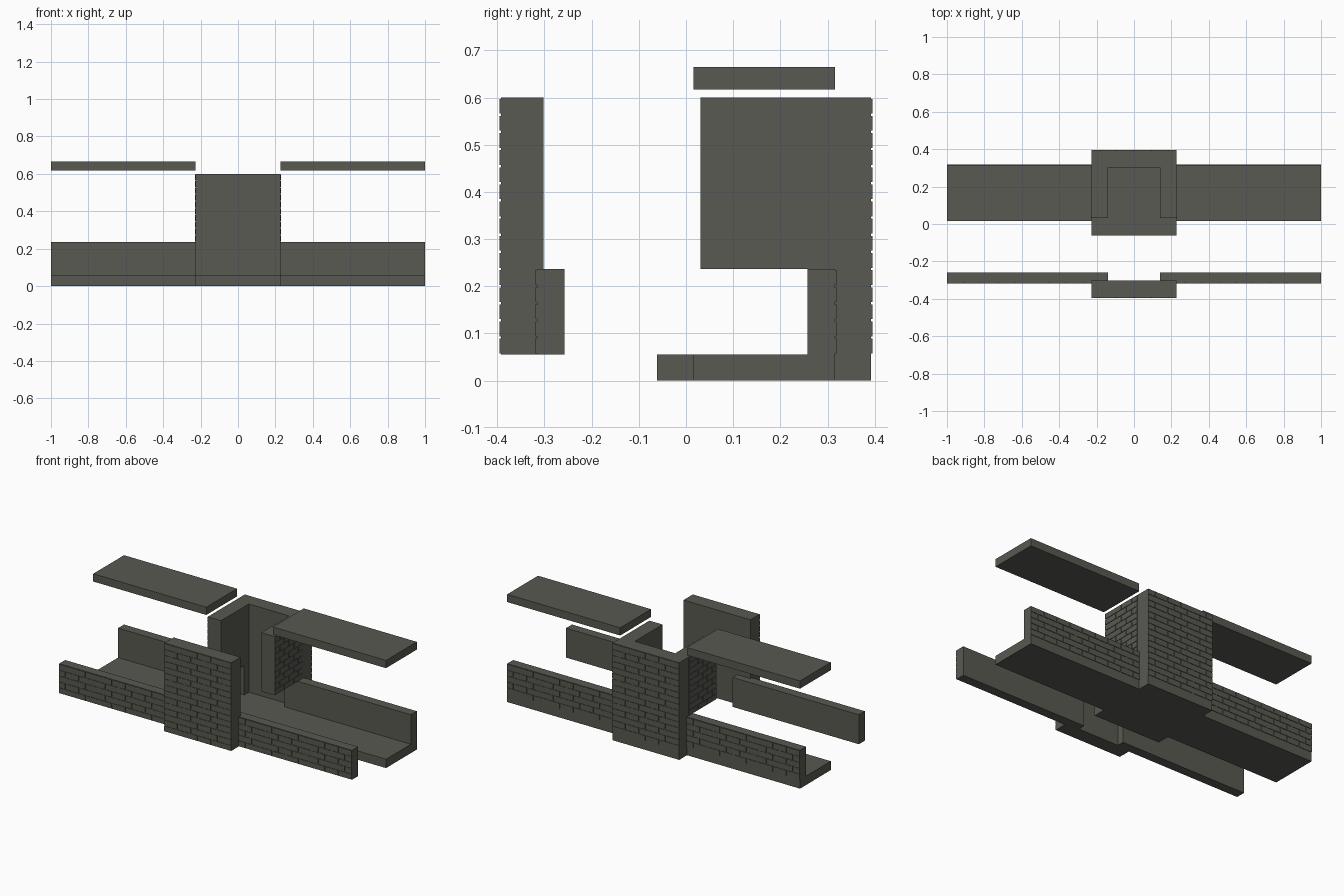
import bpy, bmesh
from mathutils import Vector

if "Cube" in bpy.data.objects:
    bpy.data.objects.remove(bpy.data.objects["Cube"])

stone = bpy.data.materials.new("dark_grey_stone")
stone.diffuse_color = (0.1, 0.1, 0.085, 1)
stone.use_nodes = True
stone.node_tree.nodes["Principled BSDF"].inputs["Base Color"].default_value = stone.diffuse_color

# Key dimensions
HALF, INNER = 0.228, 0.138            # tower half width, opening half width
BASE, RAIL, TOP = 0.055, 0.237, 0.60  # floor top, low wall top, tower top
FACE, WING_FACE, WING_IN, BACK_IN = 0.392, 0.316, 0.258, 0.302
COURSE = (TOP - BASE) / 15
DEPTH, GAP = 0.003, 0.005


def finish(name, bm):
    bmesh.ops.recalc_face_normals(bm, faces=bm.faces)
    mesh = bpy.data.meshes.new(name)
    bm.to_mesh(mesh)
    bm.free()
    mesh.materials.append(stone)
    obj = bpy.data.objects.new(name, mesh)
    bpy.context.collection.objects.link(obj)


def prism(name, outline, z0, z1):
    """Extrude a plan outline from z0 up to z1."""
    bm = bmesh.new()
    face = bm.faces.new([bm.verts.new((x, y, z0)) for x, y in outline])
    ext = bmesh.ops.extrude_face_region(bm, geom=[face])
    bmesh.ops.translate(bm, vec=(0, 0, z1 - z0),
                        verts=[v for v in ext["geom"] if isinstance(v, bmesh.types.BMVert)])
    finish(name, bm)


def rect(x0, x1, y0, y1):
    return [(x0, y0), (x1, y0), (x1, y1), (x0, y1)]


def bricks(name, origin, along, out, length, brick, z0, z1):
    """Raised running-bond bricks on a vertical wall face."""
    o, u, n = Vector((*origin, 0)), Vector((*along, 0)), Vector((*out, 0))
    bm = bmesh.new()
    for row in range(round((z1 - z0) / COURSE)):
        index = row + round((z0 - BASE) / COURSE)
        a = z0 + row * COURSE + GAP / 2
        b = a + COURSE - GAP
        start = 0.0 if index % 2 else -brick / 2
        while start < length - 0.001:
            s = max(start, 0)
            e = min(start + brick, length)
            s += GAP / 2 if s > 0 else 0
            e -= GAP / 2 if e < length else 0
            rings = [[bm.verts.new(o + u * p + n * d + Vector((0, 0, z)))
                      for p, z in ((s, a), (e, a), (e, b), (s, b))]
                     for d in (0, DEPTH)]
            bm.faces.new(rings[1])
            bm.faces.new(rings[0])
            for i in range(4):
                j = (i + 1) % 4
                bm.faces.new((rings[0][i], rings[0][j], rings[1][j], rings[1][i]))
            start += brick
    finish(name, bm)


# Cross-shaped floor slab
prism("floor", [(-1, 0.016), (-HALF, 0.016), (-HALF, -0.062), (HALF, -0.062),
                (HALF, 0.016), (1, 0.016), (1, WING_FACE), (HALF, WING_FACE),
                (HALF, FACE), (-HALF, FACE), (-HALF, WING_FACE), (-1, WING_FACE)], 0, BASE)

# Tower: U-shaped upper walls over a lower back wall
prism("tower_back_lower", rect(-HALF, HALF, BACK_IN, FACE), BASE, RAIL)
prism("tower_upper", [(-HALF, 0.031), (-INNER, 0.031), (-INNER, BACK_IN), (INNER, BACK_IN),
                      (INNER, 0.031), (HALF, 0.031), (HALF, FACE), (-HALF, FACE)], RAIL, TOP)

# Separate front panel of the tower
prism("tower_front_panel", rect(-HALF, HALF, -FACE, -BACK_IN), BASE, TOP)

for label, sy in (("front", -1), ("back", 1)):
    bricks(f"tower_{label}_bricks", (-HALF, sy * FACE), (1, 0), (0, sy),
           2 * HALF, 2 * HALF / 5, BASE, TOP)
    for side, sx in (("left", -1), ("right", 1)):
        # Low wing wall, stepped where it tucks behind the tower
        plan = [(INNER, WING_IN), (1, WING_IN), (1, WING_FACE), (HALF, WING_FACE),
                (HALF, BACK_IN), (INNER, BACK_IN)]
        prism(f"{label}_wing_wall_{side}", [(sx * x, sy * y) for x, y in plan], BASE, RAIL)
        bricks(f"{label}_wing_bricks_{side}", (sx * HALF, sy * WING_FACE), (sx, 0), (0, sy),
               1 - HALF, (1 - HALF) / 8.5, BASE, RAIL)

for side, sx in (("left", -1), ("right", 1)):
    # Bricks on the tower flanks and the raised roof slabs
    bricks(f"tower_side_bricks_{side}", (sx * HALF, 0.031), (0, 1), (sx, 0),
           BACK_IN - 0.031, (BACK_IN - 0.031) / 3, RAIL, TOP)
    prism(f"roof_slab_{side}", rect(*sorted((sx * HALF, sx)), 0.016, WING_FACE), 0.617, 0.665)
